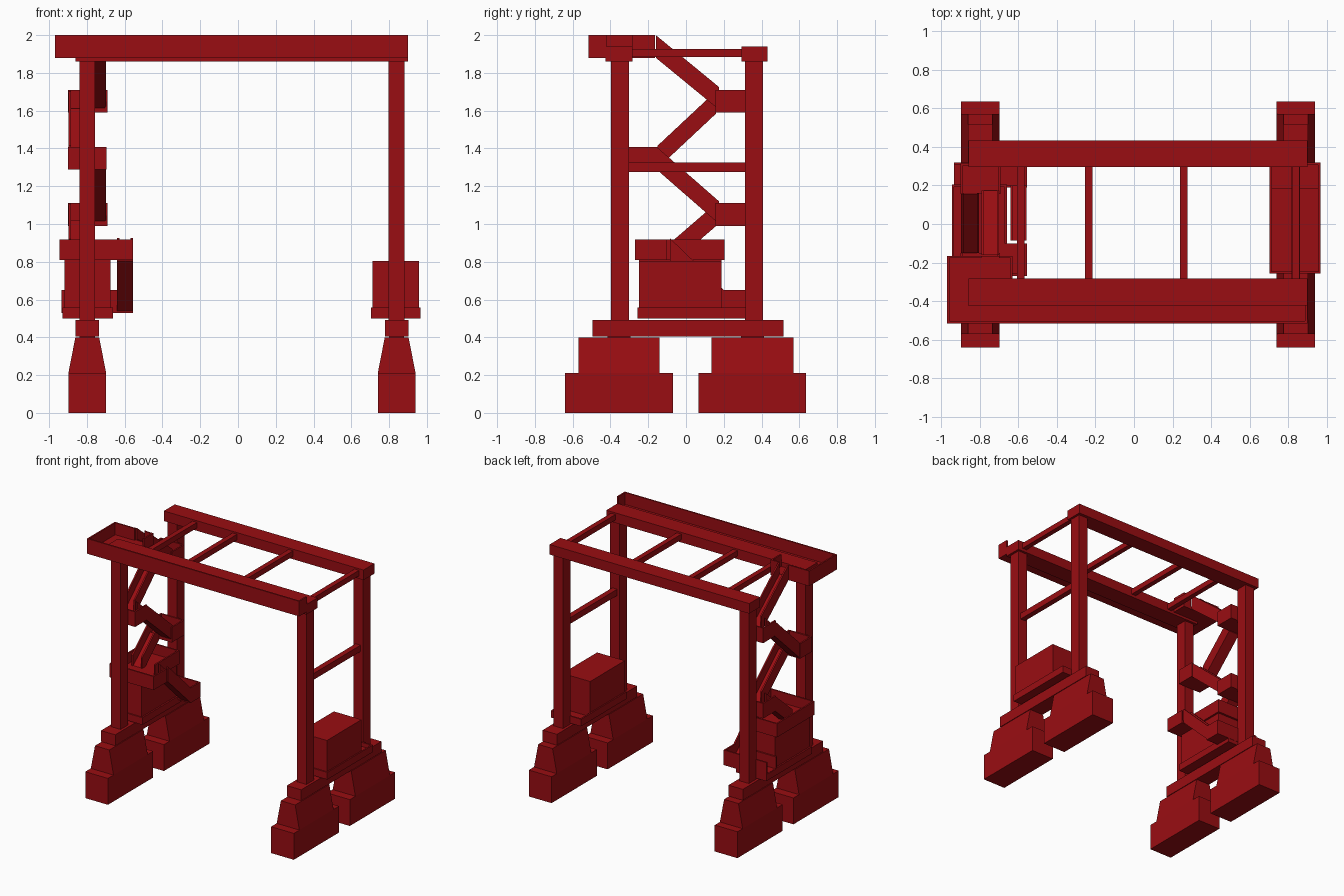
import bpy
import bmesh

cube = bpy.data.objects.get("Cube")
if cube:
    bpy.data.objects.remove(cube, do_unlink=True)

red = bpy.data.materials.new("dark_red_paint")
red.use_nodes = True
RED = (0.32, 0.004, 0.006, 1)
red.diffuse_color = RED
red.node_tree.nodes["Principled BSDF"].inputs["Base Color"].default_value = RED

T = 0.012    # sheet thickness
RAIL = 0.12  # height of stair and landing sides


def prism(bm, lower, upper):
    """Solid between two matching outlines."""
    a = [bm.verts.new(p) for p in lower]
    b = [bm.verts.new(p) for p in upper]
    bm.faces.new(a[::-1])
    bm.faces.new(b)
    for i in range(len(a)):
        j = (i + 1) % len(a)
        bm.faces.new((a[i], a[j], b[j], b[i]))


def rect(x, y, z):
    return [(x[0], y[0], z), (x[1], y[0], z), (x[1], y[1], z), (x[0], y[1], z)]


def box(bm, x, y, z):
    prism(bm, rect(x, y, z[0]), rect(x, y, z[1]))


def finish(name, bm):
    bmesh.ops.recalc_face_normals(bm, faces=bm.faces)
    mesh = bpy.data.meshes.new(name)
    bm.to_mesh(mesh)
    bm.free()
    mesh.materials.append(red)
    bpy.context.collection.objects.link(bpy.data.objects.new(name, mesh))


def block(name, x, y, z):
    bm = bmesh.new()
    box(bm, x, y, z)
    finish(name, bm)


def tray(name, x, y, z, floor=0.025, left=True, right=True, front=None, back=None):
    """Floor with side walls; front and back are lists of x spans."""
    bm = bmesh.new()
    box(bm, x, y, (z[0], z[0] + floor))
    up = (z[0] + floor, z[1])
    if left:
        box(bm, (x[0], x[0] + T), y, up)
    if right:
        box(bm, (x[1] - T, x[1]), y, up)
    for span in front or []:
        box(bm, span, (y[0], y[0] + T), up)
    for span in back or []:
        box(bm, span, (y[1] - T, y[1]), up)
    finish(name, bm)


def flight(name, x, start, end):
    """Sloping channel from start to end, each (y, z) of the underside."""
    bm = bmesh.new()
    for x0, x1, h in ((x[0], x[0] + T, RAIL), (x[1] - T, x[1], RAIL), (x[0], x[1], 0.03)):
        outline = [start, end, (end[0], end[1] + h), (start[0], start[1] + h)]
        prism(bm, [(x0, *p) for p in outline], [(x1, *p) for p in outline])
    finish(name, bm)


# Portal legs: feet, sills, columns
for side, cx in (("right", -0.798), ("left", 0.84)):
    for end, low, high in (("front", (-0.64, -0.07), (-0.57, -0.14)),
                           ("rear", (0.065, 0.635), (0.135, 0.57))):
        block(f"{side}_{end}_foot", (cx - 0.1, cx + 0.1), low, (0, 0.21))
        bm = bmesh.new()
        prism(bm, rect((cx - 0.1, cx + 0.1), sorted(high), 0.21),
              rect((cx - 0.063, cx + 0.063), sorted(high), 0.4))
        box(bm, (cx - 0.04, cx + 0.04), (sum(high) / 2 - 0.06, sum(high) / 2 + 0.06), (0.39, 0.42))
        finish(f"{side}_{end}_foot_housing", bm)
    block(f"{side}_sill", (cx - 0.063, cx + 0.063), (-0.495, 0.515), (0.405, 0.492))
    for end, cy in (("front", -0.35), ("rear", 0.36)):
        block(f"{side}_{end}_column", (cx - 0.042, cx + 0.042),
              (cy - 0.048, cy + 0.048), (0.49, 1.87))

# Top frame
block("front_beam", (-0.86, 0.9), (-0.425, -0.283), (1.86, 1.94))
block("rear_beam", (-0.86, 0.9), (0.295, 0.432), (1.86, 1.94))
for i, cx in enumerate((-0.588, -0.235, 0.258, 0.84)):
    block(f"top_cross_bar_{i + 1}", (cx - 0.02, cx + 0.02), (-0.3, 0.31), (1.883, 1.927))
block("left_middle_bar", (0.818, 0.862), (-0.31, 0.32), (1.275, 1.325))

# Machinery cabins on their base trays
tray("left_cabin_base", (0.703, 0.967), (-0.258, 0.318), (0.5, 0.557),
     front=[(0.703, 0.967)], back=[(0.703, 0.967)])
block("left_cabin", (0.713, 0.957), (-0.248, 0.188), (0.51, 0.805))
tray("right_cabin_base", (-0.93, -0.662), (-0.258, 0.318), (0.5, 0.557),
     front=[(-0.93, -0.662)], back=[(-0.93, -0.662)])
block("right_cabin", (-0.918, -0.675), (-0.248, 0.188), (0.51, 0.815))

# Outer walkway along the front beam
bm = bmesh.new()
box(bm, (-0.7, 0.9), (-0.515, -0.42), (1.88, 1.905))
box(bm, (-0.7, 0.9), (-0.515, -0.515 + T), (1.905, 2))
box(bm, (0.9 - T, 0.9), (-0.515, -0.42), (1.905, 2))
finish("front_walkway", bm)

# Landings, from the bottom up
OUTER = (-0.897, -0.803)
INNER = (-0.79, -0.7)
SIDE = (-0.64, -0.557)
tray("bottom_landing", (-0.935, -0.555), (0.19, 0.32), (0.53, 0.65),
     left=False, back=[(-0.935, -0.555)], front=[(-0.935, -0.64)])

bm = bmesh.new()
box(bm, (-0.945, -0.66), (-0.27, 0.205), (0.81, 0.835))
box(bm, (-0.66, -0.555), (-0.27, -0.1), (0.81, 0.835))
up = (0.82, 0.918)
box(bm, (-0.945, -0.945 + T), (-0.27, 0.205), up)
box(bm, (-0.945, -0.555), (-0.27, -0.27 + T), up)
box(bm, (-0.945, -0.66), (0.205 - T, 0.205), up)
box(bm, (-0.66 - T, -0.66), (-0.1, 0.205), up)
box(bm, (-0.555 - T, -0.555), (-0.27, -0.1), up)
finish("cabin_roof_platform", bm)

for i, z in enumerate((0.99, 1.59)):
    tray(f"rear_landing_{i + 1}", (-0.9, -0.692), (0.155, 0.315), (z, z + RAIL),
         back=[(-0.9, -0.692)])
tray("front_landing", (-0.9, -0.695), (-0.302, -0.15), (1.288, 1.408),
     front=[(-0.9, -0.695)])

# Top landing, open towards the walkway and the last flight
bm = bmesh.new()
box(bm, (-0.97, -0.63), (-0.515, -0.165), (1.88, 1.905))
up = (1.9, 2)
box(bm, (-0.97, -0.97 + T), (-0.515, -0.165), up)
box(bm, (-0.97, -0.63), (-0.515, -0.515 + T), up)
box(bm, (-0.63 - T, -0.63), (-0.283, -0.165), up)
box(bm, (-0.97, INNER[0]), (-0.165 - T, -0.165), up)
box(bm, (INNER[1], -0.63), (-0.165 - T, -0.165), up)
finish("top_landing", bm)

# Zigzag stair flights
flight("stair_flight_1", SIDE, (0.2, 0.53), (-0.085, 0.805))
flight("stair_flight_2", OUTER, (-0.06, 0.8), (0.16, 0.99))
flight("stair_flight_3", INNER, (0.175, 1.0), (-0.155, 1.288))
flight("stair_flight_4", OUTER, (-0.15, 1.295), (0.16, 1.585))
flight("stair_flight_5", INNER, (0.175, 1.605), (-0.16, 1.88))
